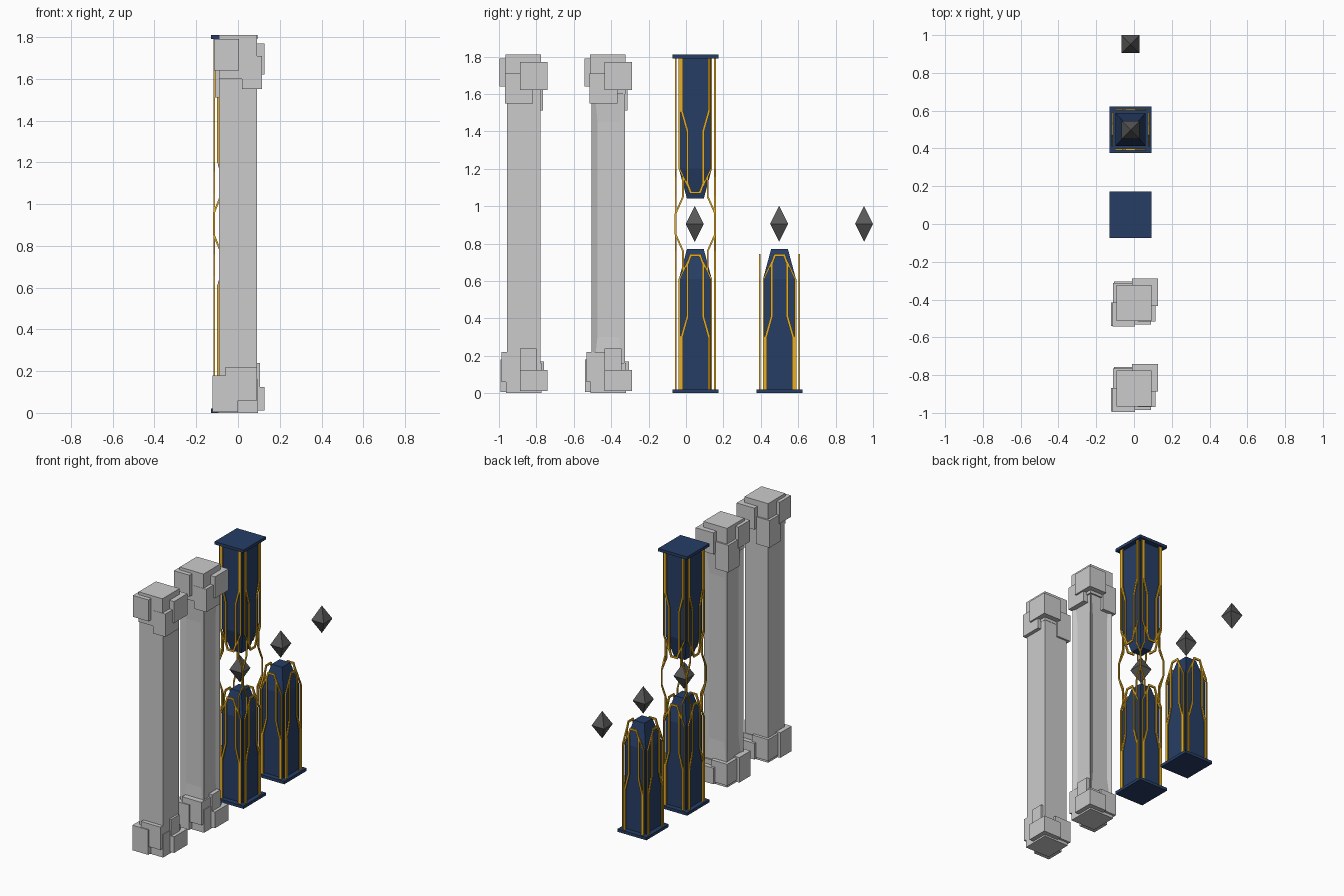
import bpy, bmesh
from mathutils import Matrix, Vector

if "Cube" in bpy.data.objects:
    bpy.data.objects.remove(bpy.data.objects["Cube"])

H = 1.81          # full height
CX = -0.018       # x centre of towers and crystals
SQUASH = 0.91     # towers are slightly narrower in x


def material(name, rgb):
    m = bpy.data.materials.new(name)
    m.diffuse_color = (*rgb, 1)
    m.use_nodes = True
    m.node_tree.nodes["Principled BSDF"].inputs["Base Color"].default_value = m.diffuse_color
    return m


BLUE = material("dark_blue", (0.02, 0.048, 0.13))
GOLD = material("gold", (0.8, 0.43, 0.02))
DARK = material("dark_grey", (0.1, 0.1, 0.1))


def finish(bm, name, mat=None, matrix=None):
    if matrix:
        bm.transform(matrix)
    bmesh.ops.recalc_face_normals(bm, faces=bm.faces)
    me = bpy.data.meshes.new(name)
    bm.to_mesh(me)
    bm.free()
    if mat:
        me.materials.append(mat)
    ob = bpy.data.objects.new(name, me)
    bpy.context.collection.objects.link(ob)
    return ob


def add_box(bm, x0, x1, y0, y1, z0, z1):
    m = Matrix.Translation(((x0 + x1) / 2, (y0 + y1) / 2, (z0 + z1) / 2))
    m = m @ Matrix.Diagonal((x1 - x0, y1 - y0, z1 - z0, 1))
    bmesh.ops.create_cube(bm, size=1, matrix=m)


def loft(bm, rings):
    """Square rings given as (half width, z), joined and capped."""
    loops = [[bm.verts.new((sx * h, sy * h, z)) for sx, sy in
              ((-1, -1), (1, -1), (1, 1), (-1, 1))] for h, z in rings]
    for a, b in zip(loops, loops[1:]):
        for i in range(4):
            j = (i + 1) % 4
            bm.faces.new((a[i], a[j], b[j], b[i]))
    bm.faces.new(loops[0][::-1])
    bm.faces.new(loops[-1])


# ---- stone columns: shaft plus clusters of overlapping blocks ----
TOP_BLOCKS = [
    (-.092, .092, -.098, .092, 1.60, 1.81),
    (-.01, .127, -.02, .127, 1.62, 1.77),
    (.02, .115, -.10, .05, 1.55, 1.71),
    (-.115, .005, -.128, .0, 1.64, 1.79),
    (-.11, -.005, -.02, .103, 1.51, 1.70),
]
BASE_BLOCKS = [
    (-.095, .095, -.095, .095, .0, .16),
    (-.01, .127, -.02, .127, .012, .125),
    (.0, .105, -.02, .07, .05, .24),
    (-.06, .09, -.118, .0, .06, .22),
    (-.122, .0, -.125, .0, .005, .18),
    (-.105, .02, -.0, .11, .02, .17),
]


def column(y, name, panelled):
    at = Matrix.Translation((0, y, 0))
    bm = bmesh.new()
    add_box(bm, -.09, .09, -.09, .09, .02, 1.79)
    if panelled:
        # recessed panel on each of the four sides
        sides = [f for f in bm.faces if abs(f.normal.z) < .5]
        for f in sides:
            n = f.normal.copy()
            bmesh.ops.inset_individual(bm, faces=[f], thickness=.045)
            for v in f.verts:
                v.co.z = .3 if v.co.z < .9 else 1.45
                v.co -= n * .015
    finish(bm, name + "_shaft", None, at)
    for part, blocks in (("capital", TOP_BLOCKS), ("base", BASE_BLOCKS)):
        bm = bmesh.new()
        for b in blocks:
            add_box(bm, *b)
        finish(bm, name + "_" + part, None, at)


column(-.868, "plain_column", False)
column(-.415, "panelled_column", True)


# ---- gold trim: flat mitred ribbons in the (u, z) plane of a tower face ----
def ribbon(bm, pts, width, depth, back):
    pts = [Vector(p) for p in pts]
    rings = []
    for i, p in enumerate(pts):
        d = [(b - a).normalized() for a, b in zip(pts[max(i - 1, 0):i + 2], pts[max(i - 1, 0) + 1:i + 2])]
        n = [Vector((-t.y, t.x)) for t in d]
        m = (n[0] + n[-1]).normalized()
        m *= width / 2 / m.dot(n[0])
        rings.append([bm.verts.new((q.x, y, q.y)) for q, y in
                      ((p - m, -back), (p + m, -back), (p + m, -back - depth), (p - m, -back - depth))])
    for a, b in zip(rings, rings[1:]):
        for i in range(4):
            j = (i + 1) % 4
            bm.faces.new((a[i], a[j], b[j], b[i]))
    bm.faces.new(rings[0][::-1])
    bm.faces.new(rings[-1])


def mirror_u(pts):
    return [(-u, z) for u, z in pts]


LEG = [(-.073, .02), (-.073, .3), (-.042, .41), (-.042, .69), (-.025, .737)]
ARCH = LEG + mirror_u(LEG)[::-1]
EDGE = [(-.085, .02), (-.085, .61), (-.042, .70)]
HALF_WAIST = [(-.066, .655), (-.066, .76), (-.106, .85)]
WAIST = HALF_WAIST + [(u, H - z) for u, z in HALF_WAIST[::-1]]


def four_sides(lines, name, matrix):
    bm = bmesh.new()
    for k in range(4):
        side = bmesh.new()
        for pts, w in lines:
            ribbon(side, pts, w, .009, .101)
        side.transform(Matrix.Rotation(k * 1.5707963, 4, 'Z'))
        tmp = bpy.data.meshes.new("tmp")
        side.to_mesh(tmp)
        side.free()
        bm.from_mesh(tmp)
        bpy.data.meshes.remove(tmp)
    finish(bm, name, GOLD, matrix)


def half_tower(y, name, flipped=False):
    m = Matrix.Translation((CX, y, 0)) @ Matrix.Diagonal((SQUASH, 1, 1, 1))
    if flipped:
        m = m @ Matrix.Translation((0, 0, H)) @ Matrix.Diagonal((1, 1, -1, 1))
    bm = bmesh.new()
    loft(bm, [(.123, 0), (.123, .02)])
    finish(bm, name + "_plate", BLUE, m)
    bm = bmesh.new()
    loft(bm, [(.088, .02), (.088, .61), (.045, .77)])
    finish(bm, name + "_body", BLUE, m)
    four_sides([(ARCH, .013), (EDGE, .009), (mirror_u(EDGE), .009)], name + "_trim", m)
    return m


half_tower(.05, "tall_tower_lower")
half_tower(.05, "tall_tower_upper", True)
waist_at = Matrix.Translation((CX, .05, 0)) @ Matrix.Diagonal((SQUASH, 1, 1, 1))
four_sides([(WAIST, .009), (mirror_u(WAIST), .009)], "tall_tower_waist_trim", waist_at)
half_tower(.5, "short_tower")

# ---- floating octahedral crystals ----
for y, name in ((.047, "tall_tower_crystal"), (.498, "short_tower_crystal"), (.952, "loose_crystal")):
    bm = bmesh.new()
    base = [bm.verts.new((sx * .048, sy * .048, 0)) for sx, sy in ((-1, -1), (1, -1), (1, 1), (-1, 1))]
    for z in (.096, -.096):
        tip = bm.verts.new((0, 0, z))
        for i in range(4):
            bm.faces.new((base[i], base[(i + 1) % 4], tip))
    finish(bm, name, DARK, Matrix.Translation((CX, y, H / 2)))
